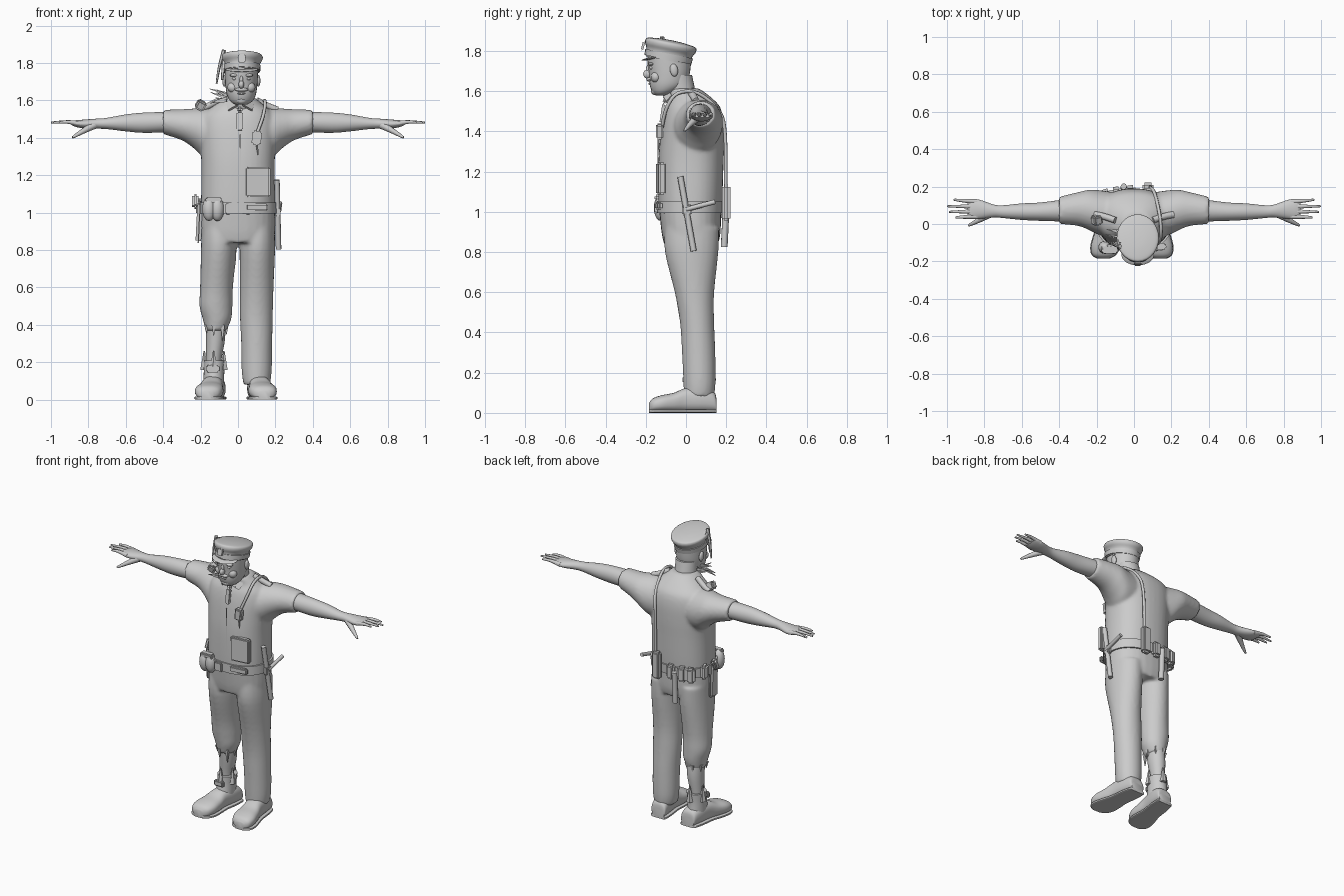
import bpy, bmesh, math, random
from mathutils import Vector, Matrix

random.seed(4)
grey = bpy.data.materials.new("plain grey")
grey.diffuse_color = (0.6, 0.6, 0.6, 1)
AXES = {'x': (1, 2, 0), 'y': (0, 2, 1), 'z': (0, 1, 2)}


def spline(rows, n):
    """Smoothly resample a list of tuples."""
    rows = [Vector(r) for r in rows]
    out = []
    for i in range(len(rows) - 1):
        a, b, c, d = rows[max(i-1, 0)], rows[i], rows[i+1], rows[min(i+2, len(rows)-1)]
        for k in range(n):
            t = k / n
            out.append(0.5 * (2*b + (c-a)*t + (2*a-5*b+4*c-d)*t*t + (3*b-a-3*c+d)*t**3))
    return out + [rows[-1]]


def loft(bm, axis, rows, sides=28, power=2.0, n=4):
    """Rings of (position, centre u, centre v, radius u, radius v) along an axis."""
    u, v, w = AXES[axis]
    rings = []
    for p, cu, cv, ru, rv in spline(rows, n):
        ring = []
        for i in range(sides):
            a = 2 * math.pi * i / sides
            c, s = math.cos(a), math.sin(a)
            co = [0, 0, 0]
            co[u] = cu + ru * math.copysign(abs(c) ** (2/power), c)
            co[v] = cv + rv * math.copysign(abs(s) ** (2/power), s)
            co[w] = p
            ring.append(bm.verts.new(co))
        rings.append(ring)
    for a, b in zip(rings, rings[1:]):
        for i in range(sides):
            j = (i + 1) % sides
            bm.faces.new((a[i], a[j], b[j], b[i]))
    bm.faces.new(rings[0])
    bm.faces.new(rings[-1])


def finish(name, bm, angle=40):
    bmesh.ops.recalc_face_normals(bm, faces=bm.faces)
    me = bpy.data.meshes.new(name)
    bm.to_mesh(me)
    bm.free()
    me.materials.append(grey)
    ob = bpy.data.objects.new(name, me)
    bpy.context.collection.objects.link(ob)
    bpy.ops.object.select_all(action='DESELECT')
    ob.select_set(True)
    bpy.context.view_layer.objects.active = ob
    bpy.ops.object.shade_smooth_by_angle(angle=math.radians(angle))
    return ob


def part(name, axis, rows, **kw):
    bm = bmesh.new()
    loft(bm, axis, rows, **kw)
    return finish(name, bm)


def blend(ob):
    """Fuse overlapping lofts into one cloth surface."""
    r = ob.modifiers.new("fuse", 'REMESH')
    r.mode, r.voxel_size, r.use_smooth_shade = 'VOXEL', 0.01, True
    s = ob.modifiers.new("soften", 'SMOOTH')
    s.factor, s.iterations = 0.5, 5


def box(name, loc, size, rot=(0, 0, 0), bevel=0.008):
    bm = bmesh.new()
    bmesh.ops.create_cube(bm, size=1, matrix=Matrix.Diagonal((*size, 1)))
    bmesh.ops.bevel(bm, geom=bm.edges[:], offset=min(bevel, min(size)*0.4), segments=2, affect='EDGES')
    ob = finish(name, bm)
    ob.location, ob.rotation_euler = loc, rot
    return ob


def ball(name, loc, size, rot=(0, 0, 0)):
    bm = bmesh.new()
    bmesh.ops.create_uvsphere(bm, u_segments=16, v_segments=10, radius=1, matrix=Matrix.Diagonal((*size, 1)))
    ob = finish(name, bm)
    ob.location, ob.rotation_euler = loc, rot
    return ob


def tube(name, pts, r, r_end=None, sides=10, n=4):
    """Round rod or cord through points, optionally tapering."""
    path = [p for p in spline(pts, n)]
    bm = bmesh.new()
    rings = []
    for i, p in enumerate(path):
        d = (path[min(i+1, len(path)-1)] - path[max(i-1, 0)]).normalized()
        u = d.orthogonal().normalized() if not rings else (u - d * u.dot(d)).normalized()
        v = d.cross(u)
        k = r + ((r if r_end is None else r_end) - r) * i / (len(path)-1)
        rings.append([bm.verts.new(p + k*(u*math.cos(a) + v*math.sin(a)))
                      for a in [2*math.pi*j/sides for j in range(sides)]])
    for a, b in zip(rings, rings[1:]):
        for i in range(sides):
            bm.faces.new((a[i], a[(i+1) % sides], b[(i+1) % sides], b[i]))
    bm.faces.new(rings[0])
    bm.faces.new(rings[-1])
    return finish(name, bm, 50)


# Shirt: torso and both sleeves fused
bm = bmesh.new()
loft(bm, 'z', [(0.99, 0, .02, .197, .155), (1.1, 0, .022, .197, .16), (1.25, 0, .025, .196, .162),
               (1.35, 0, .03, .2, .16), (1.45, 0, .035, .205, .152), (1.52, 0, .035, .19, .135),
               (1.565, .005, .025, .145, .105), (1.60, .012, .0, .095, .085), (1.615, .015, -.01, .075, .07)],
     power=2.3, sides=40)
for s in (-1, 1):
    loft(bm, 'x', [(s*.08, .045, 1.42, .12, .13), (s*.18, .06, 1.428, .12, .13), (s*.24, .075, 1.452, .108, .105),
                   (s*.3, .08, 1.47, .09, .083), (s*.4, .073, 1.485, .073, .065)])
blend(finish("shirt", bm))

# Trousers: hips, full leg and torn leg fused
bm = bmesh.new()
loft(bm, 'z', [(.84, 0, .025, .185, .135), (.9, 0, .025, .198, .147), (1.02, 0, .02, .198, .155)], power=2.3)
loft(bm, 'z', [(.92, .1, .03, .096, .135), (.8, .103, .028, .095, .133), (.6, .1, .042, .09, .098),
               (.45, .098, .055, .088, .085), (.3, .1, .063, .083, .083), (.15, .1, .067, .08, .08),
               (.08, .1, .065, .07, .075)])
loft(bm, 'z', [(.92, -.1, .03, .096, .135), (.8, -.103, .028, .095, .133), (.6, -.115, .042, .088, .098),
               (.5, -.118, .05, .088, .088), (.43, -.112, .055, .076, .08), (.37, -.118, .055, .055, .065)])
blend(finish("trousers", bm))
part("bare_calf", 'z', [(.42, -.118, .06, .052, .06), (.32, -.12, .068, .05, .058), (.2, -.13, .068, .04, .045),
                        (.1, -.13, .065, .04, .045)])
for i in range(7):
    a = i * 0.9
    c = Vector((-.118 + .056*math.cos(a), .055 + .064*math.sin(a), .4))
    tube("trouser_rag", [c, c + Vector((0, 0, -random.uniform(.04, .09)))], .016, .002, sides=4, n=1)

# Shoes, with a torn boot shaft on the bare leg
for cx, nm in ((.118, "shoe"), (-.138, "boot")):
    rows = [(.152, .045, .03), (.14, .052, .05), (.08, .058, .062), (.0, .058, .06), (-.06, .068, .048),
            (-.12, .075, .042), (-.165, .062, .034), (-.185, .03, .022)]
    t = 0.12 if cx > 0 else -0.14
    part(nm, 'y', [(y, cx - t*y, h + .004, w, h) for y, w, h in rows], power=2.5)
    part(nm + "_sole", 'y', [(y, cx - t*y, .009, w + .004, .009) for y, w, h in rows], power=5)
part("boot_shaft", 'z', [(.08, -.13, .06, .055, .075), (.15, -.128, .065, .055, .065), (.21, -.125, .068, .058, .065)])
for x, y in ((-.075, .05), (-.13, .005), (-.18, .08), (-.12, .13)):
    tube("boot_flap", [(x, y, .16), (x, y, .26)], .022, .004, sides=5, n=1)
box("boot_strap", (-.135, -.005, .165), (.07, .025, .04))

# Arms and hands
for s in (-1, 1):
    part("arm", 'x', [(s*.36, .073, 1.485, .06, .054), (s*.5, .066, 1.481, .049, .054), (s*.6, .066, 1.48, .044, .045),
                      (s*.7, .066, 1.477, .034, .03), (s*.75, .07, 1.476, .034, .027),
                      (s*.82, .078, 1.474, .05, .024), (s*.865, .08, 1.476, .054, .018), (s*.89, .08, 1.478, .048, .01)])
    for y0, y1, tip in ((.04, .035, .955), (.067, .065, .99), (.093, .095, 1.0), (.119, .13, .965)):
        tube("finger", [(s*.84, y0, 1.475), (s*.91, (y0+y1)/2, 1.485), (s*tip, y1, 1.482)], .0145, .005)
    tube("thumb", [(s*.77, .055, 1.468), (s*.83, .02, 1.435), (s*.885, -.008, 1.402)], .022, .006)

# Neck, head and face
part("neck", 'z', [(1.54, .015, -.01, .075, .07), (1.6, .015, -.025, .07, .072), (1.68, .018, -.035, .07, .065)])
part("head", 'z', [(1.578, .018, -.125, .03, .025), (1.595, .018, -.11, .058, .057), (1.63, .018, -.09, .077, .09),
                   (1.68, .018, -.083, .085, .1), (1.73, .018, -.083, .088, .107), (1.78, .018, -.083, .09, .11)])
ball("nose", (.018, -.192, 1.685), (.015, .021, .022))
ball("nose_bridge", (.018, -.186, 1.705), (.01, .014, .028))
ball("moustache", (.018, -.181, 1.658), (.036, .016, .011))
ball("lower_lip", (.018, -.175, 1.638), (.022, .012, .007))
ball("chin", (.018, -.152, 1.6), (.03, .022, .02))
for s in (-1, 1):
    ball("ear", (.018 + s*.09, -.06, 1.705), (.012, .02, .032), (.15, 0, 0))
    ball("eyebrow", (.018 + s*.037, -.172, 1.735), (.026, .016, .009))
    ball("eye", (.018 + s*.036, -.17, 1.717), (.013, .012, .01))
    ball("cheek", (.018 + s*.045, -.15, 1.67), (.03, .025, .028))

# Peaked cap, tilted back
cap = part("cap", 'z', [(-.005, 0, 0, .092, .112), (.035, 0, 0, .096, .116), (.06, 0, 0, .11, .128),
                        (.078, 0, 0, .112, .129), (.088, 0, 0, .1, .117), (.096, 0, 0, .05, .06),
                        (.098, 0, 0, .005, .006)])
cap.location, cap.rotation_euler = (.02, -.09, 1.757), (-.2, 0, 0)
band = part("cap_band", 'z', [(0, 0, 0, .099, .119), (.03, 0, 0, .101, .121)], n=1)
band.location, band.rotation_euler = cap.location, cap.rotation_euler
bill = ball("cap_bill", (.02, -.165, 1.766), (.088, .058, .007), (.22, 0, 0))
box("cap_badge", (.02, -.214, 1.825), (.04, .012, .045), (-.25, 0, 0))

# Collar, tie and shirt front
for s in (-1, 1):
    box("collar_wing", (.012 + s*.042, -.09, 1.575), (.065, .012, .05), (-.6, s*.5, s*.35))
    tube("shoulder_strap", [(s*.1, .02, 1.6), (s*.16, .04, 1.57), (s*.21, .05, 1.55)], .018)
box("tie_knot", (.01, -.105, 1.55), (.03, .02, .03), (-.5, 0, 0))
box("tie", (.01, -.117, 1.49), (.035, .016, .1), (-.15, 0, 0))
box("vest_opening", (.012, -.137, 1.26), (.008, .008, .32))
box("chest_pocket", (.108, -.125, 1.165), (.13, .035, .16), (0, 0, .12))

# Radio microphone and cord over the shoulder
tube("mic_strap", [(.1, -.12, 1.42), (.135, -.095, 1.52), (.145, -.04, 1.59), (.135, .06, 1.59),
                   (.11, .165, 1.5), (.09, .195, 1.38), (.085, .198, 1.1)], .009, sides=8)
box("microphone", (.1, -.132, 1.4), (.05, .035, .075), (0, .1, 0))
tube("mic_cord", [(.1, -.135, 1.37), (.108, -.138, 1.31)], .006, .003, sides=6)

# Belt and front gear
part("belt", 'z', [(.995, 0, .02, .207, .164), (1.055, 0, .021, .207, .166)], power=2.3, n=1, sides=40)
box("buckle", (-.04, -.148, 1.022), (.055, .016, .06))
for x in (-.155, -.11):
    ball("front_pouch", (x, -.125, 1.02), (.036, .035, .065))
box("front_pouch_lid", (-.13, -.135, 1.07), (.09, .045, .03))
box("belt_clip", (.1, -.135, 1.03), (.12, .025, .04), (0, 0, .12))

# Holster, baton and rear gear
box("holster", (-.207, .01, .95), (.03, .075, .22), (.1, .05, 0), .014)
box("pistol_grip", (-.228, .02, 1.06), (.035, .045, .08), (-.4, 0, 0), .012)
tube("baton", [(.208, -.028, 1.175), (.217, .038, .805)], .015)
tube("baton_handle", [(.22, .0, 1.012), (.225, .145, 1.05)], .012)
box("baton_ring", (.212, .005, 1.01), (.03, .05, .06))
box("radio", (.075, .2, 1.045), (.06, .042, .18), (0, 0, 0), .012)
for x in (-.02, -.095, -.15):
    box("rear_pouch", (x, .185 - .9*x*x, 1.02), (.058, .045, .1), (0, 0, -x*2), .014)
tube("torch", [(-.055, .2, 1.03), (-.055, .19, .825)], .017)
box("side_pouch", (-.2, .09, 1.03), (.04, .06, .09), (0, 0, .3), .012)

# Torn strips hanging off one side of the head and shoulder
tube("face_strip", [(-.075, -.12, 1.87), (-.1, -.11, 1.78), (-.115, -.1, 1.69)], .012, .005, sides=5)
tube("face_strip", [(-.07, -.09, 1.85), (-.08, -.13, 1.76), (-.085, -.13, 1.71)], .014, .006, sides=5)
for i in range(7):
    p = Vector((-.06, -.11 + .012*i, 1.6 + .012*(i % 4)))
    q = p + Vector((-random.uniform(.05, .1), random.uniform(-.03, .03), random.uniform(-.03, .04)))
    tube("torn_shard", [p, q], .012, .002, sides=4, n=1)
box("torn_shoulder_flap", (-.2, .02, 1.575), (.05, .05, .05), (.3, .5, .2))
